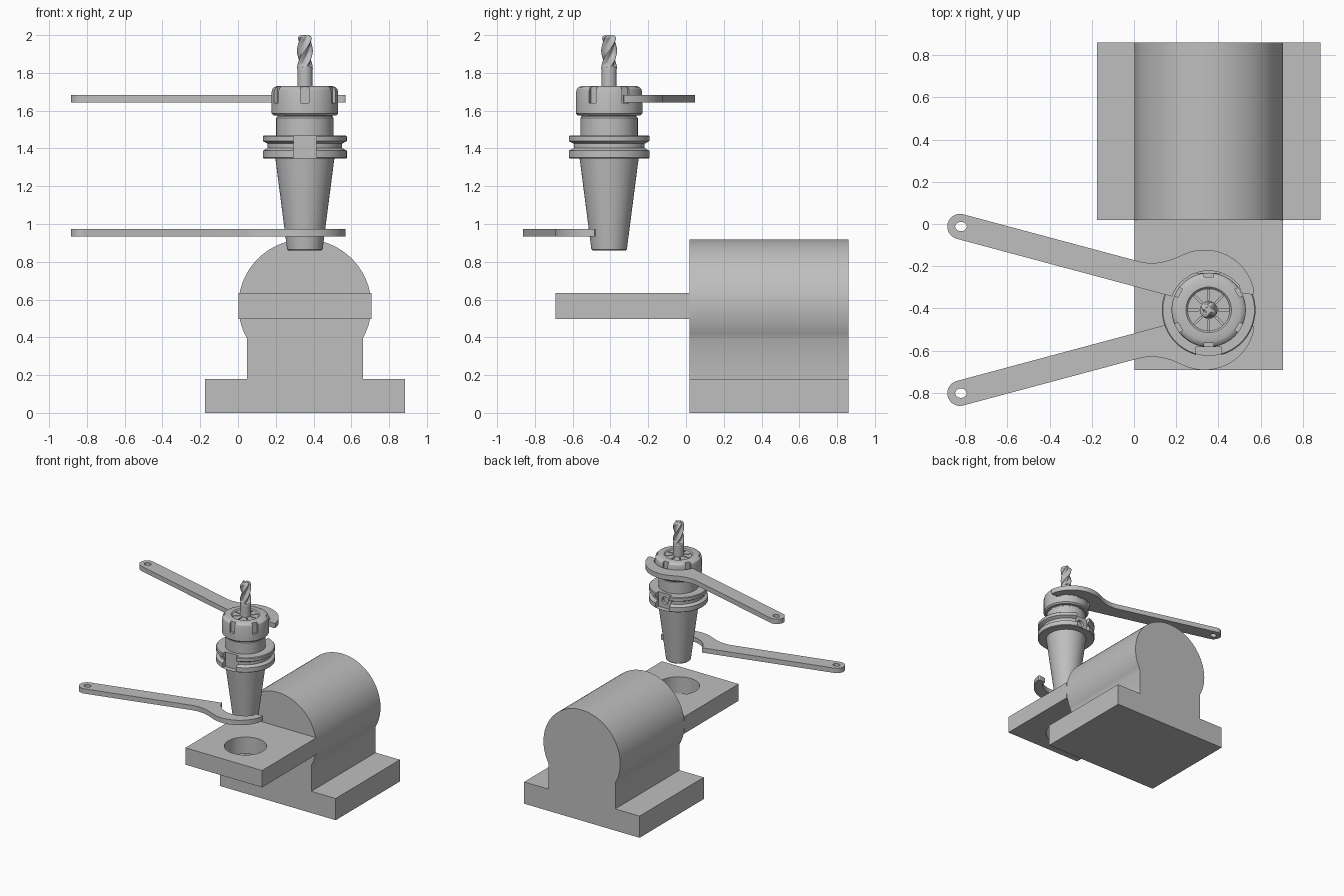
import bpy, bmesh, math
from mathutils import Matrix, Vector

cube = bpy.data.objects.get("Cube")
if cube:
    bpy.data.objects.remove(cube)

AX, AY = 0.354, -0.407          # tool axis
TAU = 2 * math.pi

steel = bpy.data.materials.new("steel_grey")
steel.use_nodes = True
GREY = (0.52, 0.52, 0.52, 1)
steel.diffuse_color = GREY
steel.node_tree.nodes["Principled BSDF"].inputs["Base Color"].default_value = GREY


def finish(name, bm):
    bmesh.ops.recalc_face_normals(bm, faces=bm.faces)
    mesh = bpy.data.meshes.new(name)
    bm.to_mesh(mesh)
    bm.free()
    mesh.materials.append(steel)
    ob = bpy.data.objects.new(name, mesh)
    bpy.context.collection.objects.link(ob)
    return ob


def activate(ob):
    bpy.ops.object.select_all(action='DESELECT')
    ob.select_set(True)
    bpy.context.view_layer.objects.active = ob


def smooth(ob):
    activate(ob)
    bpy.ops.object.shade_smooth_by_angle(angle=math.radians(30))


def prism(name, points, push):
    """Extrude a closed outline of 3D points along a vector."""
    bm = bmesh.new()
    face = bm.faces.new([bm.verts.new(p) for p in points])
    new = bmesh.ops.extrude_face_region(bm, geom=[face])["geom"]
    bmesh.ops.translate(bm, vec=push, verts=[v for v in new if isinstance(v, bmesh.types.BMVert)])
    return finish(name, bm)


def lathe(name, profile, segments=64):
    """Closed solid of (radius, z) rings about the tool axis."""
    bm = bmesh.new()
    rings = [[bm.verts.new((AX + r * math.cos(TAU * i / segments),
                            AY + r * math.sin(TAU * i / segments), z))
              for i in range(segments)] for r, z in profile]
    skin(bm, rings)
    return finish(name, bm)


def skin(bm, rings):
    n = len(rings[0])
    for a, b in zip(rings, rings[1:]):
        for i in range(n):
            j = (i + 1) % n
            bm.faces.new((a[i], a[j], b[j], b[i]))
    bm.faces.new(rings[0][::-1])
    bm.faces.new(rings[-1])


def add_box(bm, centre, size, angle=0):
    """Box placed relative to the tool axis, turned about it."""
    m = (Matrix.Translation((AX, AY, 0)) @ Matrix.Rotation(angle, 4, 'Z')
         @ Matrix.Translation(centre) @ Matrix.Diagonal((*size, 1)))
    bmesh.ops.create_cube(bm, size=1, matrix=m)


def add_rod(bm, matrix, radius, length):
    bmesh.ops.create_cone(bm, cap_ends=True, segments=32, radius1=radius,
                          radius2=radius, depth=length, matrix=matrix)


def cut(ob, bm):
    cutter = finish("cutter", bm)
    cutter.hide_render = True
    mod = ob.modifiers.new("cut", 'BOOLEAN')
    mod.operation, mod.solver, mod.object = 'DIFFERENCE', 'EXACT', cutter
    activate(ob)
    bpy.ops.object.modifier_apply(modifier=mod.name)
    bpy.data.objects.remove(cutter)


def arc(cx, cy, r, start, end, n):
    return [(cx + r * math.cos(math.radians(start + (end - start) * i / n)),
             cy + r * math.sin(math.radians(start + (end - start) * i / n))) for i in range(n + 1)]


# Stand body: foot, neck and round barrel in one profile
outline = [(-0.53, 0), (0.53, 0), (0.53, 0.18), (0.307, 0.18)]
outline += arc(0, 0.567, 0.352, -29.3, 209.3, 56)
outline += [(-0.307, 0.18), (-0.53, 0.18)]
body = prism("stand_body", [(AX + x, 0.018, z) for x, z in outline], Vector((0, 0.842, 0)))
smooth(body)

# Holder shelf with a through hole
bm = bmesh.new()
add_box(bm, (0, 0.07, 0.566), (0.704, 0.71, 0.14))
shelf = finish("holder_shelf", bm)
bm = bmesh.new()
add_rod(bm, Matrix.Translation((AX, AY, 0.566)), 0.16, 0.4)
cut(shelf, bm)
smooth(shelf)

# Tapered holder with grooved flange and neck
holder = lathe("taper_holder", [
    (0.088, 0.86), (0.094, 0.866), (0.156, 1.346), (0.217, 1.346), (0.222, 1.351),
    (0.222, 1.388), (0.197, 1.402), (0.197, 1.425), (0.222, 1.439), (0.222, 1.464),
    (0.217, 1.469), (0.152, 1.469), (0.152, 1.562), (0.145, 1.568), (0.145, 1.60)])
bm = bmesh.new()
for side in (-1, 1):
    add_box(bm, (0, side * 0.225, 1.409), (0.122, 0.1, 0.124))
cut(holder, bm)
bm = bmesh.new()
add_rod(bm, Matrix.Translation((AX, AY + 0.18, 1.409)) @ Matrix.Rotation(math.pi / 2, 4, 'X'),
        0.03, 0.06)
cut(holder, bm)
smooth(holder)

# Clamping nut with six spanner slots and collet slits
nut = lathe("clamping_nut", [
    (0.165, 1.574), (0.176, 1.585), (0.176, 1.70), (0.172, 1.715), (0.163, 1.724),
    (0.148, 1.73), (0.108, 1.73), (0.10, 1.722)])
bm = bmesh.new()
for k in range(6):
    turn = math.radians(30 + 60 * k)
    add_box(bm, (0.18, 0, 1.69), (0.048, 0.044, 0.1), turn)
cut(nut, bm)
bm = bmesh.new()
for k in range(8):
    add_box(bm, (0.072, 0, 1.725), (0.05, 0.009, 0.06), TAU * k / 8)
cut(nut, bm)
smooth(nut)

# Tool shank
smooth(lathe("cutter_shank", [(0.04, 1.70), (0.04, 1.83)], 32))

# Four helical flutes
bm = bmesh.new()
rings, levels, sides = [], 32, 48
for k in range(levels + 1):
    t = k / levels
    z = 1.82 + 0.18 * t
    depth = 0.40 * min(1, t / 0.15)
    tip = 1 - 0.45 * max(0, (t - 0.9) / 0.1) ** 2
    ring = []
    for i in range(sides):
        a = TAU * i / sides
        phase = (i % 12) / 12
        r = 0.042 * tip * (1 - depth * math.sin(math.pi * phase) ** 1.5)
        turn = a + 2.9 * t
        ring.append(bm.verts.new((AX + r * math.cos(turn), AY + r * math.sin(turn), z)))
    rings.append(ring)
skin(bm, rings)
smooth(finish("cutter_flutes", bm))

# Hook spanners, mirrored across the tool axis
END = (-1.179, 0.395)
hook = arc(*END, 0.06, 74.7, 254.7, 16)
hook += arc(0, 0, 0.185, 160, 38, 24)
hook += [(0.150, 0.08), (0.205, 0.073), (0.216, 0.078)]
hook += arc(-0.02, 0.045, 0.24, 12, 118, 24)
hook += [(-0.175, 0.239), (-0.21, 0.229), (-0.247, 0.223), (-0.285, 0.222), (-0.32, 0.227)]
for name, flip, z in (("upper_spanner", 1, 1.642), ("lower_spanner", -1, 0.933)):
    spanner = prism(name, [(AX + x, AY + flip * y, z) for x, y in hook], Vector((0, 0, 0.04)))
    bm = bmesh.new()
    spot = Matrix.Translation((AX + END[0] + 0.005, AY + flip * END[1], z + 0.02))
    add_rod(bm, spot @ Matrix.Diagonal((1.25, 1, 1, 1)), 0.022, 0.1)
    cut(spanner, bm)
    smooth(spanner)
